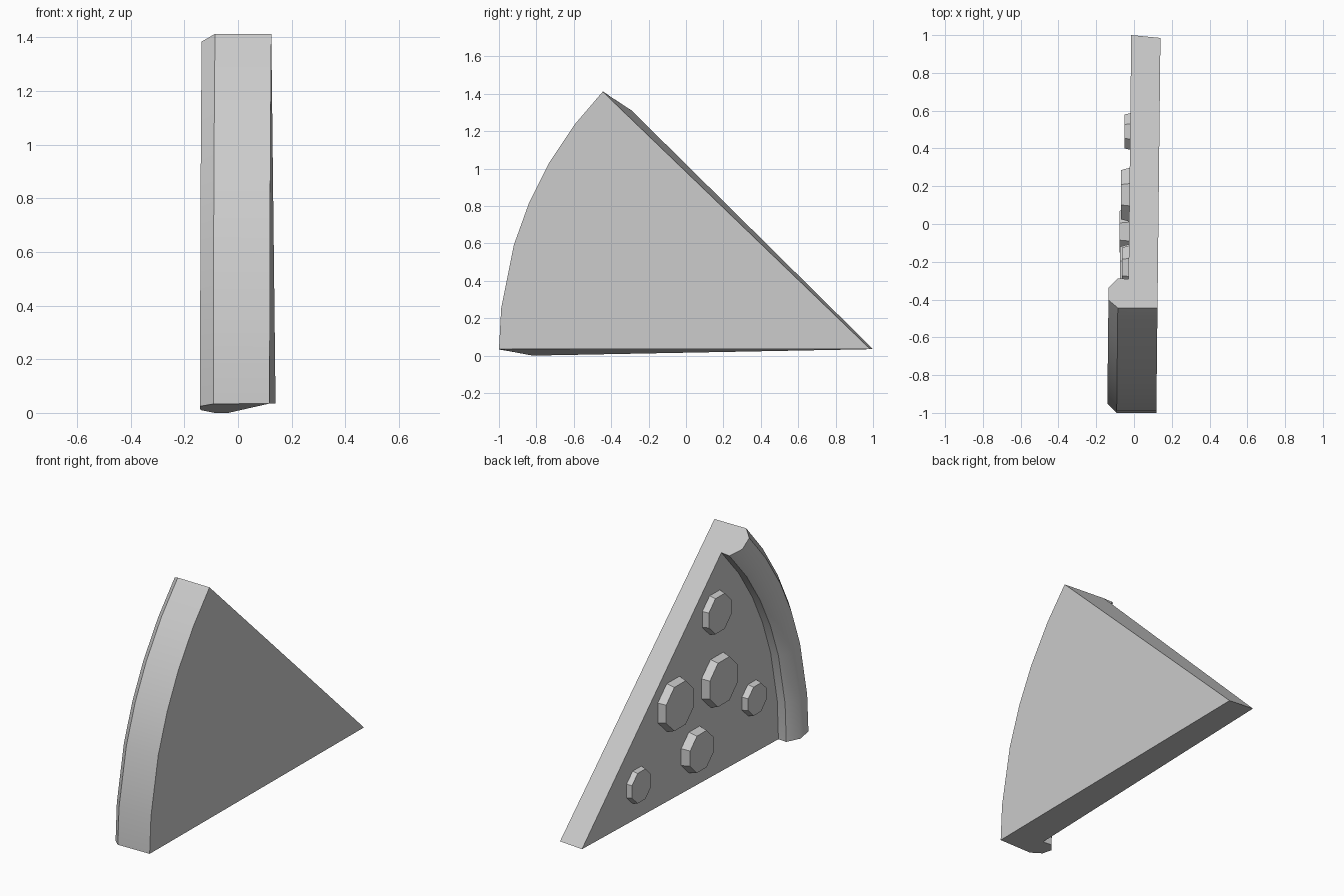
import bpy, bmesh
from math import sin, cos, radians, pi
from mathutils import Matrix, Vector

old = bpy.data.objects.get("Cube")
if old:
    bpy.data.objects.remove(old)

grey = bpy.data.materials.new("plain_grey")
grey.use_nodes = True
COLOUR = (0.6, 0.6, 0.6, 1)
grey.diffuse_color = COLOUR
grey.node_tree.nodes["Principled BSDF"].inputs["Base Color"].default_value = COLOUR

TIP_Y, TIP_Z = 0.985, 0.035


def place(h, r, a):
    """Point at height h, radius r and angle a (degrees) around the tip, with a slight lean."""
    y = TIP_Y - r * cos(radians(a))
    return Vector((h + 0.011 * (y - TIP_Y), y, TIP_Z + r * sin(radians(a))))


def finish(bm, name, angle):
    bmesh.ops.recalc_face_normals(bm, faces=bm.faces)
    mesh = bpy.data.meshes.new(name)
    bm.to_mesh(mesh)
    bm.free()
    ob = bpy.data.objects.new(name, mesh)
    bpy.context.collection.objects.link(ob)
    mesh.materials.append(grey)
    bpy.ops.object.select_all(action='DESELECT')
    ob.select_set(True)
    bpy.context.view_layer.objects.active = ob
    bpy.ops.object.shade_smooth_by_angle(angle=radians(angle))
    return ob


# Slice with raised crust: profile (height, radius, end widening) swept about the tip
profile = [(0.14, 1.985, 0), (-0.07, 1.985, 0.05), (-0.12, 1.935, 0.3),
           (-0.12, 1.86, 0.75), (-0.07, 1.8, 1.1), (-0.015, 1.805, 1.1)]
angles = [0, 6.3, 16.3, 23.3, 29.9, 37.2, 43.9]

bm = bmesh.new()
back_tip = bm.verts.new(place(0.14, 0, 0))
front_tip = bm.verts.new(place(-0.015, -0.015, 0))
rings = []
for a in angles:
    side = -1 if a == angles[0] else 1 if a == angles[-1] else 0
    rings.append([bm.verts.new(place(h, r, a + side * w)) for h, r, w in profile])
for p, q in zip(rings, rings[1:]):
    for i in range(len(profile) - 1):
        bm.faces.new((p[i], q[i], q[i + 1], p[i + 1]))
# Flat underside, topped side and the two cut ends
bm.faces.new([back_tip] + [ring[0] for ring in rings])
bm.faces.new([front_tip] + [ring[-1] for ring in rings])
for ring in (rings[0], rings[-1]):
    bm.faces.new([back_tip] + ring + [front_tip])
finish(bm, "slice_with_crust", 40)

# Octagonal toppings: y, z, radius, thickness
toppings = [(-0.23, 0.98, 0.13, 0.035), (-0.25, 0.57, 0.16, 0.045),
            (0.155, 0.58, 0.16, 0.045), (-0.575, 0.34, 0.105, 0.035),
            (-0.04, 0.235, 0.135, 0.05), (0.49, 0.225, 0.11, 0.03)]
for n, (y, z, r, t) in enumerate(toppings, 1):
    bm = bmesh.new()
    bmesh.ops.create_cone(bm, cap_ends=True, segments=8,
                          radius1=r, radius2=r * 0.88, depth=t + 0.02)
    surface_x = -0.015 + 0.011 * (y - TIP_Y)
    turn = Matrix.Rotation(-pi / 2, 4, 'Y') @ Matrix.Rotation(pi / 8, 4, 'Z')
    bmesh.ops.transform(bm, verts=bm.verts,
                        matrix=Matrix.Translation((surface_x - t / 2 + 0.01, y, z)) @ turn)
    finish(bm, f"topping_{n}", 40)
